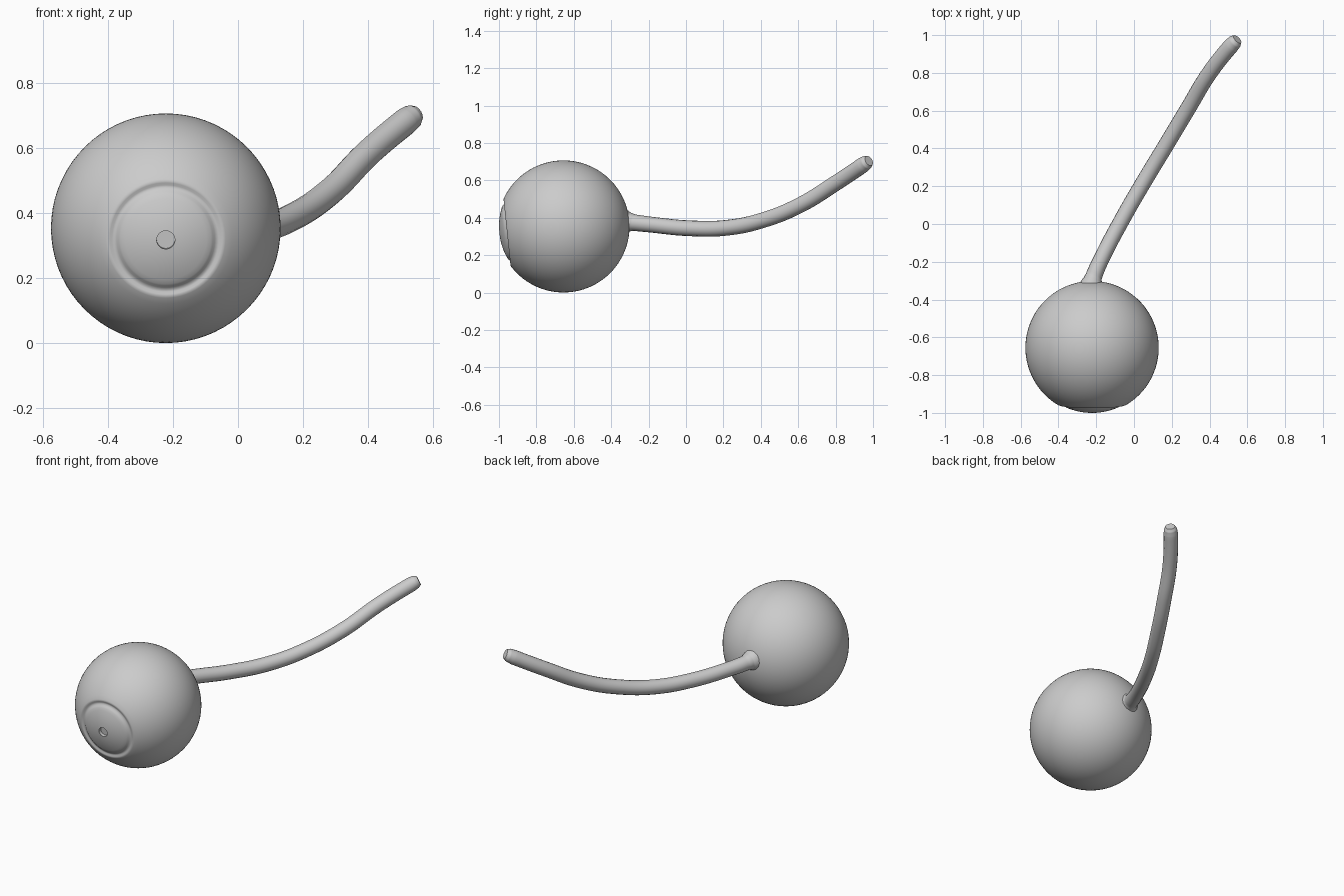
import bpy
import bmesh
from math import sin, cos, asin, pi, radians, sqrt
from mathutils import Matrix, Vector

cube = bpy.data.objects.get("Cube")
if cube:
    bpy.data.objects.remove(cube, do_unlink=True)

grey = bpy.data.materials.new("plain grey")
grey.use_nodes = True
grey.diffuse_color = (0.6, 0.6, 0.6, 1)
grey.node_tree.nodes["Principled BSDF"].inputs["Base Color"].default_value = (0.6, 0.6, 0.6, 1)

CENTRE = Vector((-0.222, -0.655, 0.354))
RADIUS = 0.353
IRIS_RADIUS = 0.345


def smooth(obj):
    """Smooth shading that keeps the sharp rims."""
    bpy.ops.object.select_all(action='DESELECT')
    obj.select_set(True)
    bpy.context.view_layer.objects.active = obj
    bpy.ops.object.shade_smooth_by_angle(angle=radians(40))


def lathe(name, profile, steps):
    """Spin (radius, height) points round the z axis."""
    bm = bmesh.new()
    verts = [bm.verts.new((r, 0, h)) for r, h in profile]
    edges = [bm.edges.new(pair) for pair in zip(verts, verts[1:])]
    bmesh.ops.spin(bm, geom=verts + edges, cent=(0, 0, 0), axis=(0, 0, 1),
                   angle=2 * pi, steps=steps)
    bmesh.ops.remove_doubles(bm, verts=bm.verts, dist=0.0001)
    bmesh.ops.recalc_face_normals(bm, faces=bm.faces)
    mesh = bpy.data.meshes.new(name)
    bm.to_mesh(mesh)
    bm.free()
    obj = bpy.data.objects.new(name, mesh)
    bpy.context.collection.objects.link(obj)
    mesh.materials.append(grey)
    return obj


# Eyeball: sphere, soft groove round the iris, shallow dome, pupil recess
limit = asin(0.184 / RADIUS)
profile = []
for i in range(41):
    a = pi + (limit - pi) * i / 40
    profile.append((max(0, RADIUS * sin(a)), RADIUS * cos(a)))
profile += [(0.178, 0.3035), (0.172, 0.303), (0.165, 0.3), (0.158, 0.3),
            (0.151, 0.305), (0.145, 0.311)]
for i in range(9):
    r = 0.139 + (0.028 - 0.139) * i / 8
    profile.append((r, sqrt(IRIS_RADIUS ** 2 - r ** 2)))
profile += [(0.028, 0.325), (0, 0.325)]

eyeball = lathe("eyeball", profile, 72)
eyeball.data.transform(Matrix.Translation(CENTRE) @ Matrix.Rotation(radians(96), 4, 'X'))
smooth(eyeball)

# Stalk: flared root, bent tube, rounded tip; x, y, z, radius
path = [
    (-0.224, -0.335, 0.379, 0.075),
    (-0.222, -0.312, 0.378, 0.06),
    (-0.219, -0.298, 0.377, 0.05),
    (-0.212, -0.275, 0.374, 0.044),
    (-0.175, -0.19, 0.364, 0.042),
    (-0.065, 0.02, 0.344, 0.042),
    (0.05, 0.22, 0.347, 0.042),
    (0.165, 0.41, 0.387, 0.042),
    (0.285, 0.61, 0.468, 0.042),
    (0.4, 0.8, 0.585, 0.042),
    (0.515, 0.945, 0.682, 0.042),
    (0.535, 0.966, 0.697, 0.038),
    (0.547, 0.978, 0.705, 0.028),
]
curve = bpy.data.curves.new("stalk", 'CURVE')
curve.dimensions = '3D'
curve.bevel_depth = 1
curve.bevel_resolution = 6
curve.resolution_u = 8
curve.use_fill_caps = True
spline = curve.splines.new('BEZIER')
spline.bezier_points.add(len(path) - 1)
for point, (x, y, z, r) in zip(spline.bezier_points, path):
    point.co = (x, y, z)
    point.radius = r
    point.handle_left_type = point.handle_right_type = 'AUTO'
curve.materials.append(grey)
stalk = bpy.data.objects.new("stalk", curve)
bpy.context.collection.objects.link(stalk)
bpy.ops.object.select_all(action='DESELECT')
stalk.select_set(True)
bpy.context.view_layer.objects.active = stalk
bpy.ops.object.convert(target='MESH')
smooth(bpy.context.view_layer.objects.active)
